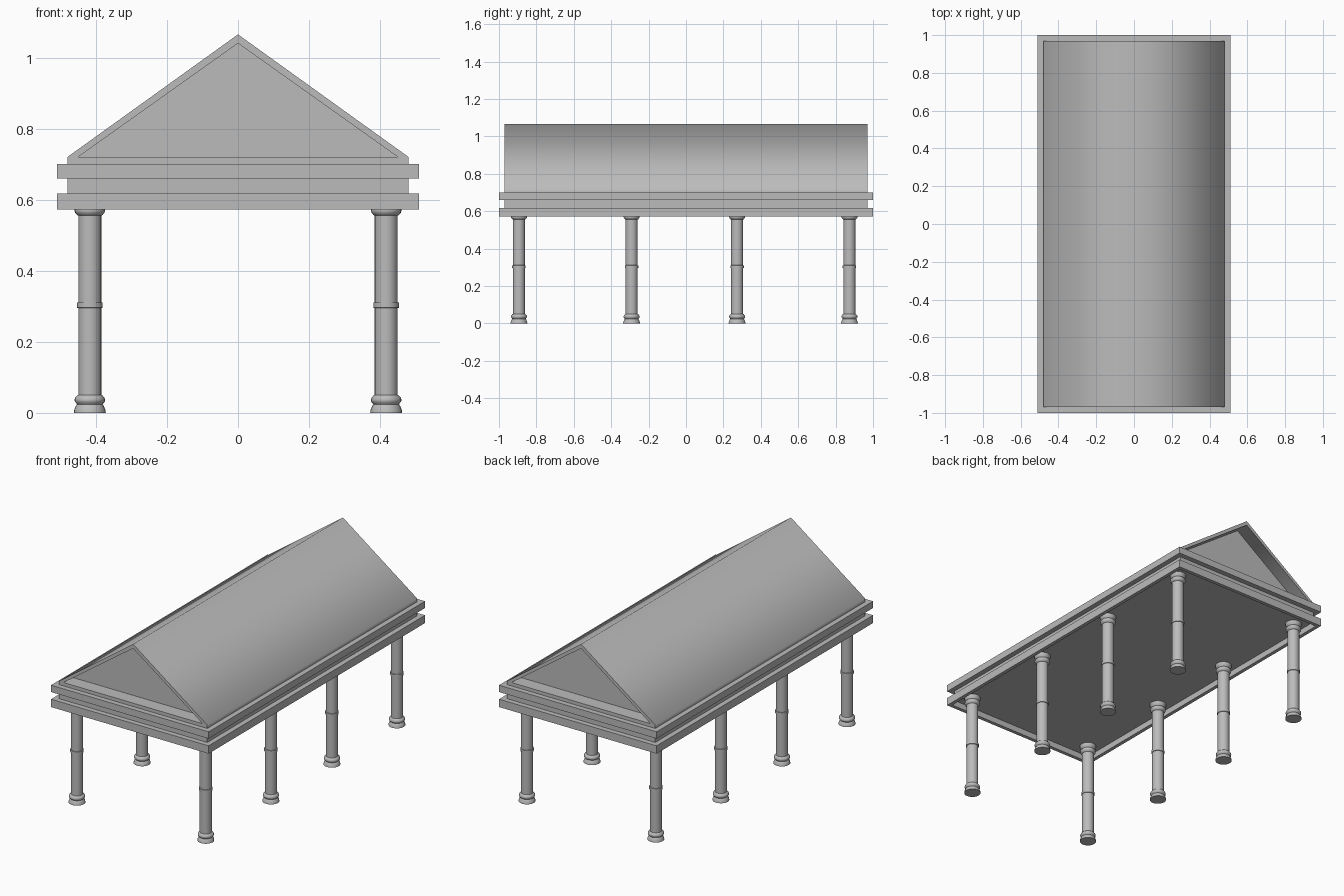
import bpy, bmesh, math

cube = bpy.data.objects.get("Cube")
if cube:
    bpy.data.objects.remove(cube, do_unlink=True)

stone = bpy.data.materials.new("grey_stone")
stone.use_nodes = True
GREY = (0.5, 0.5, 0.5, 1)
stone.diffuse_color = GREY
stone.node_tree.nodes["Principled BSDF"].inputs["Base Color"].default_value = GREY


def finish(name, bm, smooth=None):
    bmesh.ops.recalc_face_normals(bm, faces=bm.faces)
    mesh = bpy.data.meshes.new(name)
    bm.to_mesh(mesh)
    bm.free()
    mesh.materials.append(stone)
    obj = bpy.data.objects.new(name, mesh)
    bpy.context.collection.objects.link(obj)
    if smooth:
        bpy.ops.object.select_all(action="DESELECT")
        obj.select_set(True)
        bpy.context.view_layer.objects.active = obj
        bpy.ops.object.shade_smooth_by_angle(angle=math.radians(smooth))
    return obj


def slab(name, hx, hy, z0, z1, rim=0, ceiling=0):
    """Flat band; a rim leaves a recess in its underside up to the ceiling."""
    bm = bmesh.new()
    bmesh.ops.create_cube(bm, size=2)
    for v in bm.verts:
        v.co = (v.co.x * hx, v.co.y * hy, z1 if v.co.z > 0 else z0)
    if rim:
        bottom = min(bm.faces, key=lambda f: f.calc_center_median().z)
        bmesh.ops.inset_region(bm, faces=[bottom], thickness=rim)
        inner = bmesh.ops.extrude_discrete_faces(bm, faces=[bottom])["faces"][0]
        for v in inner.verts:
            v.co.z = ceiling
    return finish(name, bm)


# Entablature
slab("lower_band", 0.51, 1.0, 0.572, 0.618, rim=0.03, ceiling=0.607)
slab("middle_band", 0.48, 0.97, 0.617, 0.661)
slab("upper_band", 0.51, 1.0, 0.66, 0.70)

# Gabled roof with a recessed triangle at each end
EAVE, RIDGE, HALF, LENGTH, DEPTH = 0.72, 1.065, 0.48, 0.97, 0.08
outer = [(-HALF, 0.70), (HALF, 0.70), (HALF, EAVE), (0, RIDGE), (-HALF, EAVE)]
inner = [(-0.45, EAVE), (0.45, EAVE), (0, 1.04)]
bm = bmesh.new()
ends = []
for side in (-1, 1):
    ring = [bm.verts.new((x, side * LENGTH, z)) for x, z in outer]
    lip = [bm.verts.new((x, side * LENGTH, z)) for x, z in inner]
    back = [bm.verts.new((x, side * (LENGTH - DEPTH), z)) for x, z in inner]
    a, b, c, d, e = ring
    l, r, t = lip
    for face in ((a, b, r, l), (b, c, r), (c, d, t, r), (d, e, l, t), (e, a, l)):
        bm.faces.new(face)
    for i in range(3):
        j = (i + 1) % 3
        bm.faces.new((lip[i], lip[j], back[j], back[i]))
    bm.faces.new(back)
    ends.append(ring)
for i in range(5):
    j = (i + 1) % 5
    bm.faces.new((ends[0][i], ends[0][j], ends[1][j], ends[1][i]))
finish("gabled_roof", bm, smooth=80)

# Turned column: the lower half of the profile is mirrored for the capital
HEIGHT = 0.606
half = [(0.045, 0), (0.044, 0.008), (0.039, 0.02), (0.036, 0.024), (0.038, 0.027),
        (0.042, 0.031), (0.043, 0.037), (0.041, 0.043), (0.036, 0.049),
        (0.0325, 0.051), (0.0325, 0.295), (0.036, 0.296)]
profile = half + [(r, HEIGHT - z) for r, z in reversed(half)]


def column(name, x, y, sides=24):
    bm = bmesh.new()
    rings = []
    for r, z in profile:
        rings.append([bm.verts.new((x + r * math.cos(k * math.tau / sides),
                                    y + r * math.sin(k * math.tau / sides), z))
                      for k in range(sides)])
    for low, high in zip(rings, rings[1:]):
        for k in range(sides):
            n = (k + 1) % sides
            bm.faces.new((low[k], low[n], high[n], high[k]))
    bm.faces.new(rings[0])
    bm.faces.new(rings[-1])
    return finish(name, bm, smooth=40)


for side, x in (("right", -0.417), ("left", 0.417)):
    for i, y in enumerate((-0.893, -0.291, 0.273, 0.874)):
        column(f"{side}_column_{i + 1}", x, y)
